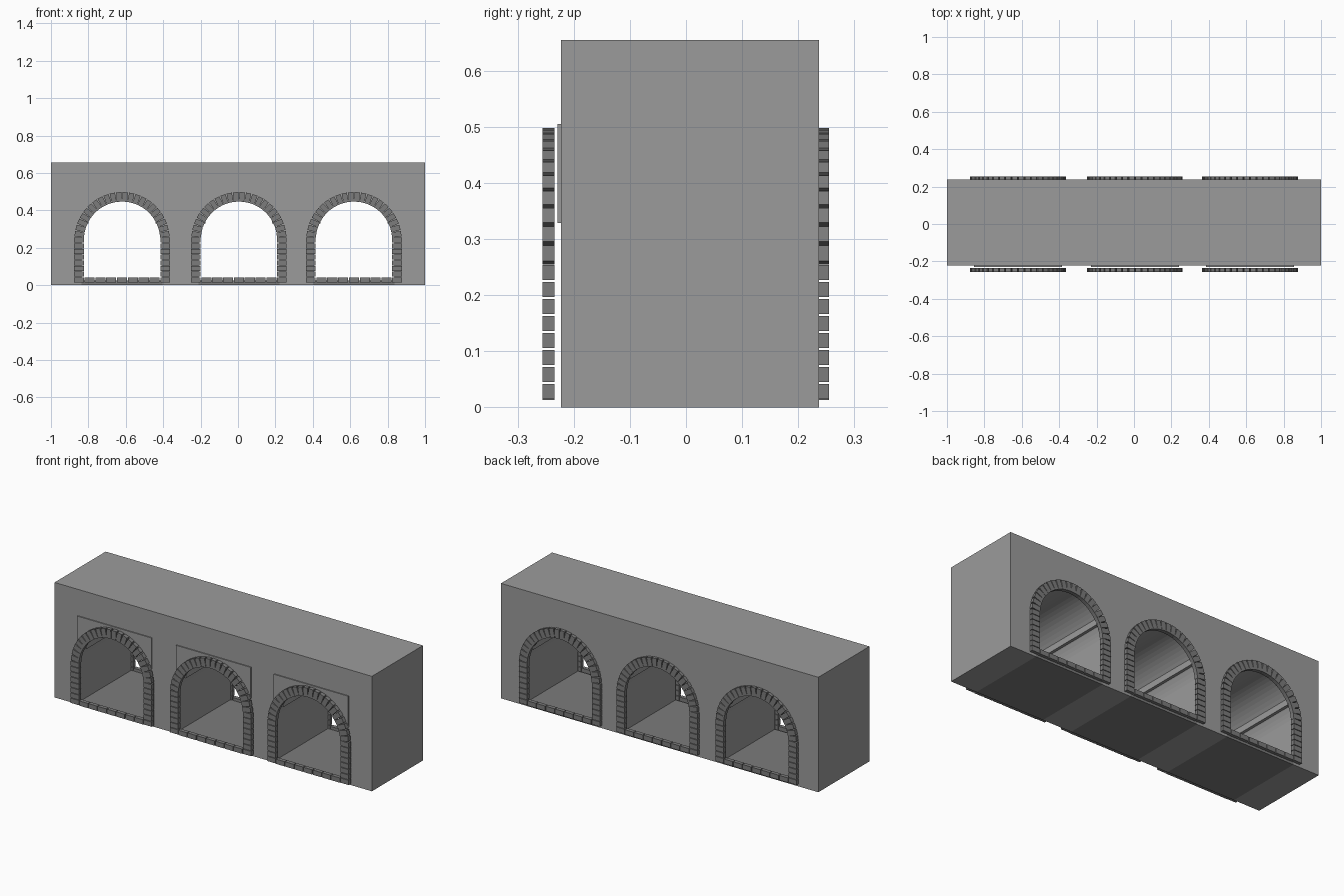
import bpy, bmesh, math
from mathutils import Matrix, Vector

if "Cube" in bpy.data.objects:
    bpy.data.objects.remove(bpy.data.objects["Cube"])

CENTRES = (-0.62, 0.005, 0.62)
SPRING = 0.243
Y_FRONT, Y_BACK = -0.223, 0.237


def grey(name, v):
    mat = bpy.data.materials.new(name)
    mat.diffuse_color = (v, v, v, 1)
    mat.use_nodes = True
    mat.node_tree.nodes["Principled BSDF"].inputs["Base Color"].default_value = mat.diffuse_color
    return mat


STONE = grey("stone", 0.33)
BRICK = grey("brick", 0.2)


def make_object(name, bm, mat=None):
    bmesh.ops.recalc_face_normals(bm, faces=bm.faces)
    mesh = bpy.data.meshes.new(name)
    bm.to_mesh(mesh)
    bm.free()
    if mat:
        mesh.materials.append(mat)
    ob = bpy.data.objects.new(name, mesh)
    bpy.context.collection.objects.link(ob)
    return ob


def add_box(bm, centre, size, angle=0.0):
    m = (Matrix.Translation(Vector(centre)) @ Matrix.Rotation(-angle, 4, 'Y')
         @ Matrix.Diagonal((*size, 1)))
    bmesh.ops.create_cube(bm, size=1, matrix=m)


def arch_points(cx, r, bottom, n=32):
    arc = [(cx + r * math.cos(math.pi * i / n), SPRING + r * math.sin(math.pi * i / n))
           for i in range(n + 1)]
    return [(cx + r, bottom)] + arc + [(cx - r, bottom)]


def add_prism(bm, pts, y0, y1):
    face = bm.faces.new([bm.verts.new((x, y0, z)) for x, z in pts])
    ext = bmesh.ops.extrude_face_region(bm, geom=[face])
    verts = [v for v in ext['geom'] if isinstance(v, bmesh.types.BMVert)]
    bmesh.ops.translate(bm, verts=verts, vec=(0, y1 - y0, 0))


def cut(ob, cutter):
    mod = ob.modifiers.new("tunnels", 'BOOLEAN')
    mod.operation = 'DIFFERENCE'
    mod.solver = 'EXACT'
    mod.object = cutter


# Tunnel cutter, open at the bottom
bm = bmesh.new()
for cx in CENTRES:
    add_prism(bm, arch_points(cx, 0.216, -0.1), -0.4, 0.4)
cutter = make_object("tunnel_cutter", bm)
cutter.hide_render = True
cutter.hide_set(True)

# Wall block pierced by three tunnels
bm = bmesh.new()
add_box(bm, (0, (Y_FRONT + Y_BACK) / 2, 0.3275), (2, Y_BACK - Y_FRONT, 0.655))
cut(make_object("wall_block", bm, STONE), cutter)

# Darker floor slab and narrow ledges along each vault
y_mid, depth = (Y_FRONT + Y_BACK) / 2, Y_BACK - Y_FRONT
floors, ledges = bmesh.new(), bmesh.new()
for cx in CENTRES:
    add_box(floors, (cx, y_mid, 0.012), (0.432, depth, 0.024))
    for side in (-1, 1):
        add_box(ledges, (cx + side * 0.186, y_mid, 0.35), (0.016, depth, 0.04))
make_object("tunnel_floors", floors, BRICK)
make_object("vault_ledges", ledges, STONE)

# Thin raised panels behind the front arch heads
bm = bmesh.new()
for cx in CENTRES:
    add_box(bm, (cx, -0.2255, 0.417), (0.47, 0.007, 0.176))
cut(make_object("arch_head_panels", bm, STONE), cutter)


# Brick surround of one opening: jambs, arch ring and sill
def brick_surround(name, cx, y0, y1):
    bm = bmesh.new()
    y, d = (y0 + y1) / 2, y1 - y0
    for side in (-1, 1):
        for i in range(8):
            add_box(bm, (cx + side * 0.23, y, 0.0285 + i * 0.0303), (0.051, d, 0.027))
    n = 22
    for i in range(n):
        a = math.pi * (0.018 + 0.964 * (i + 0.5) / n)
        add_box(bm, (cx + 0.229 * math.cos(a), y, SPRING + 0.229 * math.sin(a)),
                (0.051, d, 0.028), a)
    for i in range(7):
        add_box(bm, (cx + (i - 3) * 0.058, y, 0.027), (0.054, d, 0.027))
    make_object(name, bm, BRICK)


for label, cx in zip(("left", "middle", "right"), CENTRES):
    brick_surround(f"front_bricks_{label}", cx, -0.256, -0.234)
    brick_surround(f"back_bricks_{label}", cx, 0.233, 0.255)
